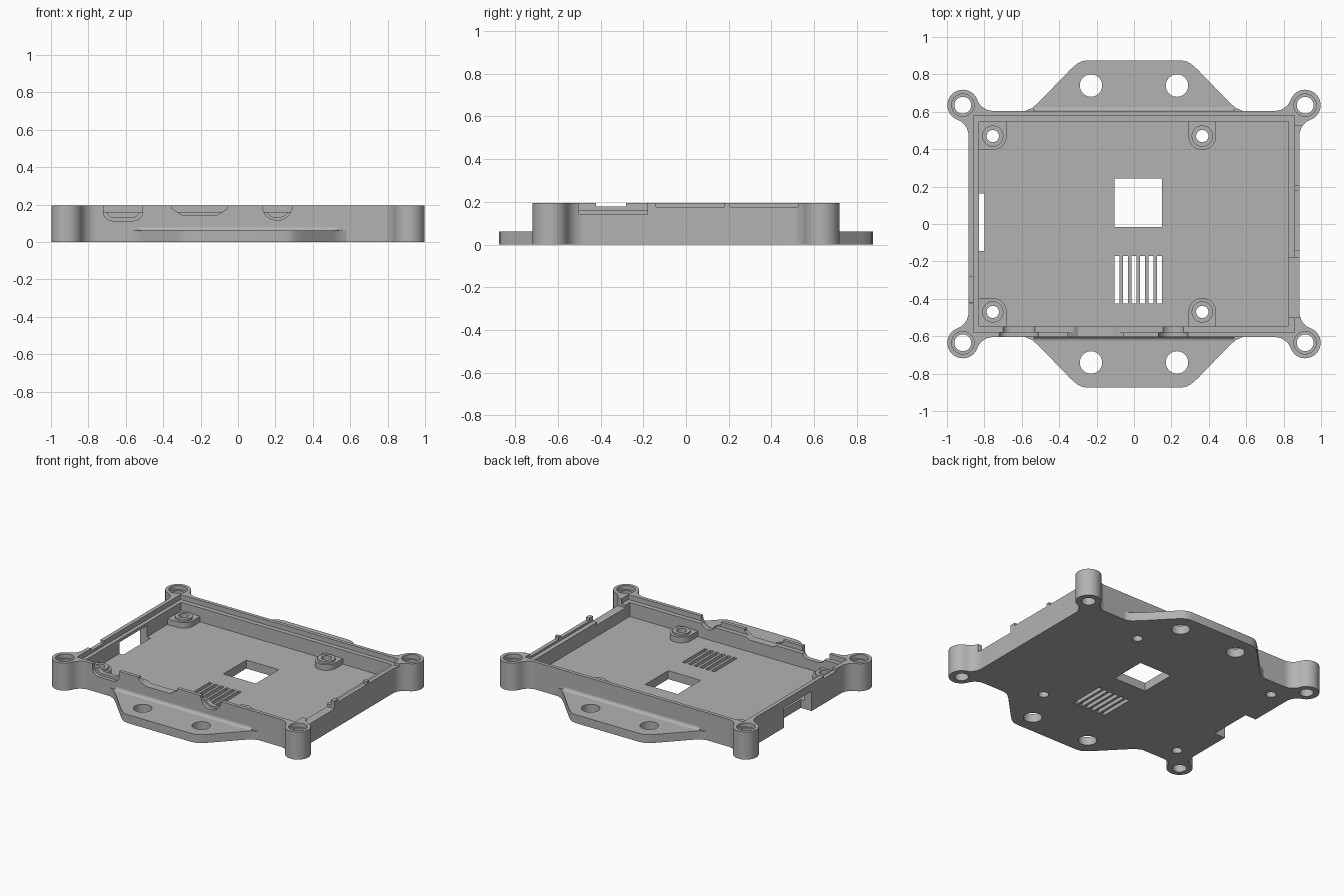
import bpy, bmesh
from math import radians, cos, sin

cube = bpy.data.objects.get("Cube")
if cube:
    bpy.data.objects.remove(cube, do_unlink=True)

grey = bpy.data.materials.new("matte grey")
grey.use_nodes = True
colour = (0.45, 0.45, 0.45, 1)
grey.diffuse_color = colour
grey.node_tree.nodes["Principled BSDF"].inputs["Base Color"].default_value = colour


def arc(cx, cy, r, a0, a1, n=10):
    angles = [radians(a0 + (a1 - a0) * i / n) for i in range(n + 1)]
    return [(cx + r * cos(a), cy + r * sin(a)) for a in angles]


def circle(cx, cy, r):
    return arc(cx, cy, r, 0, 360, 32)[:-1]


def rect(x0, x1, y0, y1):
    return [(x0, y0), (x1, y0), (x1, y1), (x0, y1)]


def prism(name, pts, lo, hi, axis="z"):
    """Extrude a flat outline from lo to hi along an axis."""
    place = {"z": lambda a, b: (a, b, lo),
             "y": lambda a, b: (a, lo, b),
             "x": lambda a, b: (lo, a, b)}[axis]
    bm = bmesh.new()
    face = bm.faces.new([bm.verts.new(place(a, b)) for a, b in pts])
    new = bmesh.ops.extrude_face_region(bm, geom=[face])["geom"]
    shift = [hi - lo if axis == k else 0 for k in "xyz"]
    bmesh.ops.translate(bm, vec=shift, verts=[v for v in new if isinstance(v, bmesh.types.BMVert)])
    bmesh.ops.recalc_face_normals(bm, faces=bm.faces)
    mesh = bpy.data.meshes.new(name)
    bm.to_mesh(mesh)
    bm.free()
    mesh.materials.append(grey)
    obj = bpy.data.objects.new(name, mesh)
    bpy.context.collection.objects.link(obj)
    return obj


def activate(obj):
    bpy.ops.object.select_all(action="DESELECT")
    obj.select_set(True)
    bpy.context.view_layer.objects.active = obj


def cut(obj, pts, lo, hi, axis="z"):
    cutter = prism("cutter", pts, lo, hi, axis)
    cutter.hide_render = True
    mod = obj.modifiers.new("cut", "BOOLEAN")
    mod.operation, mod.solver, mod.object = "DIFFERENCE", "EXACT", cutter
    activate(obj)
    bpy.ops.object.modifier_apply(modifier=mod.name)
    bpy.data.objects.remove(cutter, do_unlink=True)


HX, HY, TOP, FLOOR = 0.885, 0.605, 0.195, 0.06
PX, PY = 0.915, 0.635
parts = []

# Tray outline: rectangle with filleted round corner posts
corner = (arc(HX + 0.09, PY - 0.162, 0.09, 180, 110.3)
          + arc(PX, PY, 0.083, -69.7, 159.7, 24)[1:-1]
          + arc(PX - 0.162, HY + 0.09, 0.09, -20.3, -90))
outline = []
for sx, sy in ((1, 1), (-1, 1), (-1, -1), (1, -1)):
    quarter = [(sx * x, sy * y) for x, y in corner]
    outline += quarter if sx * sy > 0 else quarter[::-1]
tray = prism("tray", outline, 0, TOP)
parts.append(tray)

# Stepped cavity
cut(tray, rect(-0.857, 0.857, -0.58, 0.58), 0.16, 0.3)
cut(tray, rect(-0.83, 0.825, -0.548, 0.548), FLOOR, 0.3)

# Corner post bores
for sx in (-1, 1):
    for sy in (-1, 1):
        cut(tray, circle(sx * PX, sy * PY, 0.045), -0.1, 0.3)
        cut(tray, circle(sx * PX, sy * PY, 0.06), 0.165, 0.3)

# Floor window and vent slots
cut(tray, rect(-0.105, 0.15, -0.015, 0.243), -0.1, 0.1)
for i in range(6):
    x = -0.105 + i * 0.0455
    cut(tray, rect(x, x + 0.027, -0.425, -0.172), -0.1, 0.1)

# Card slot and notch in the -x wall
cut(tray, rect(-1.1, -0.8, -0.145, 0.163), -0.1, 0.14)
cut(tray, [(-0.43, 0.3), (-0.42, 0.178), (-0.28, 0.178), (-0.28, 0.3)], -1.1, -0.8, "x")

# Lowered stretches of the +x wall
for y0, y1, z in ((-0.5, -0.18, 0.14), (-0.14, 0.18, 0.175), (0.205, 0.525, 0.175)):
    cut(tray, rect(y0, y1, z, 0.3), 0.8, 1.1, "x")


# Connector openings in the front wall, each with a wider outer recess
def port(x, half, bottom, r):
    return ([(x + half, 0.3), (x - half, 0.3)]
            + arc(x - half + r, bottom + r, r, 180, 270)
            + arc(x + half - r, bottom + r, r, 270, 360))


cut(tray, port(-0.615, 0.088, 0.13, 0.045), -0.7, -0.5, "y")
cut(tray, port(-0.615, 0.105, 0.113, 0.05), -0.7, -0.58, "y")
cut(tray, [(-0.355, 0.3), (-0.355, 0.18), (-0.3, 0.145), (-0.11, 0.145),
           (-0.055, 0.18), (-0.055, 0.3)], -0.7, -0.5, "y")
cut(tray, port(0.21, 0.066, 0.13, 0.065), -0.7, -0.5, "y")
cut(tray, port(0.21, 0.08, 0.116, 0.079), -0.7, -0.58, "y")

# Board supports in the cavity, with screw holes through the floor
for sy, side in ((1, "back"), (-1, "front")):
    for cx, label in ((-0.755, "corner"), (0.365, "middle")):
        cy, r = 0.47, 0.074
        if label == "corner":
            pts = [(-0.83, 0.548), (-0.83, cy - r)] + arc(cx, cy, r, 270, 360)
        else:
            pts = [(cx - r, 0.548)] + arc(cx, cy, r, 180, 360, 20)
        pts.append((cx + r, 0.548))
        cut(tray, circle(cx, sy * cy, 0.033), -0.1, 0.1)
        pad = prism(f"{side}_{label}_support", [(x, sy * y) for x, y in pts], FLOOR, 0.1)
        boss = prism(f"{side}_{label}_boss", circle(cx, sy * cy, 0.057), 0.1, 0.115)
        for obj in (pad, boss):
            cut(obj, circle(cx, sy * cy, 0.033), 0, 0.2)
            parts.append(obj)

# Mounting tabs with two holes and a small fillet against the wall
half_tab = [(0.58, HY), (0.545, 0.62), (0.51, 0.65), (0.34, 0.826),
            (0.305, 0.857), (0.28, 0.87), (0.25, 0.875)]
for sy, side in ((1, "back"), (-1, "front")):
    pts = [(x, sy * y) for x, y in half_tab]
    pts += [(-x, y) for x, y in reversed(pts)]
    tab = prism(f"{side}_mounting_tab", pts, 0, FLOOR)
    for x in (-0.23, 0.23):
        cut(tab, circle(x, sy * 0.74, 0.06), -0.1, 0.1)
    edge = [(sy * HY, FLOOR)] + [(sy * y, z) for y, z in arc(HY + 0.02, FLOOR + 0.02, 0.02, 270, 180, 5)]
    fillet = prism(f"{side}_tab_fillet", edge, -0.535, 0.535, "x")
    parts += [tab, fillet]

for obj in parts:
    activate(obj)
    bpy.ops.object.shade_smooth_by_angle(angle=radians(30))
